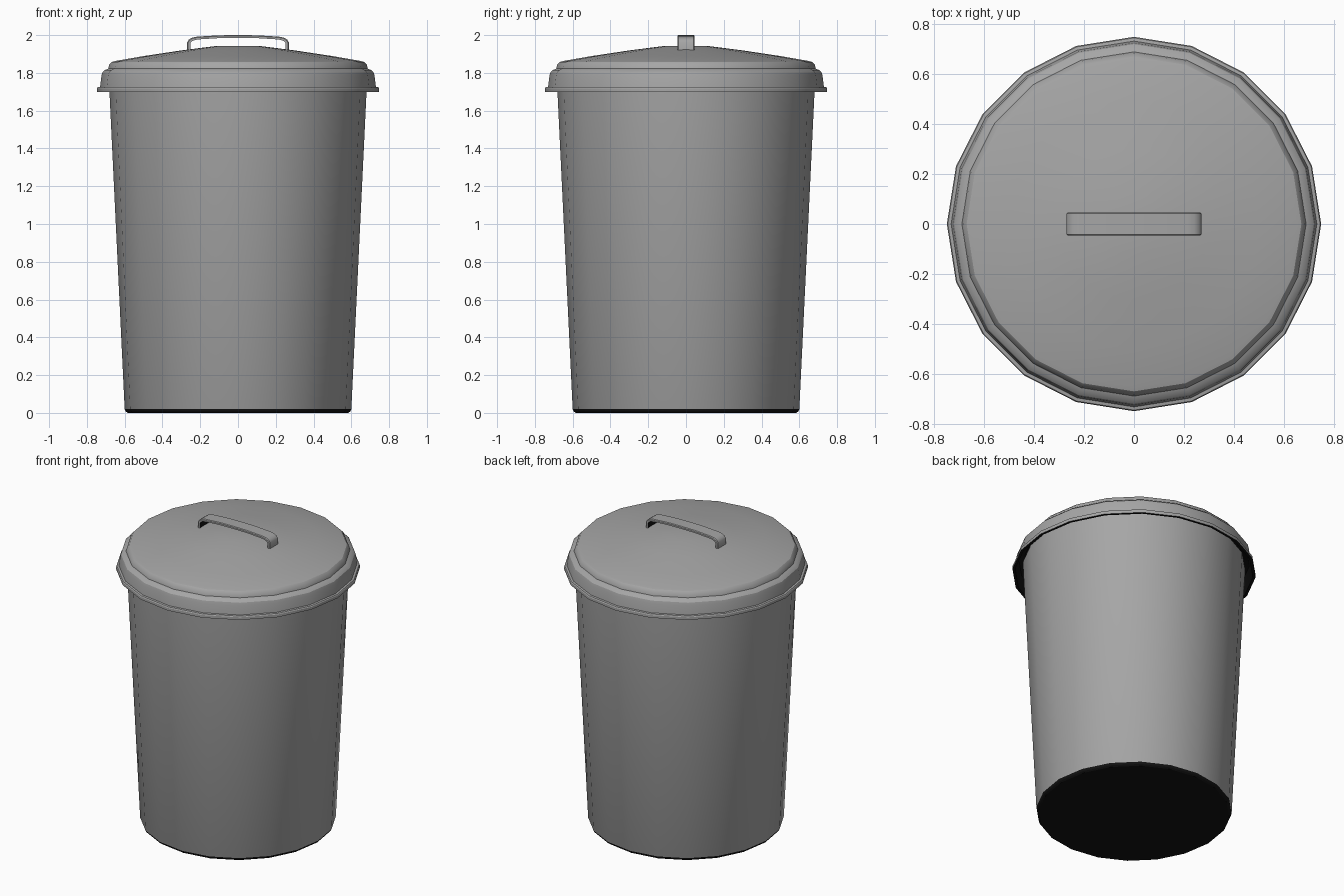
import bpy, bmesh, math

if "Cube" in bpy.data.objects:
    bpy.data.objects.remove(bpy.data.objects["Cube"])

SIDES = 20


def material(name, v):
    m = bpy.data.materials.new(name)
    m.diffuse_color = (v, v, v, 1)
    m.use_nodes = True
    m.node_tree.nodes["Principled BSDF"].inputs["Base Color"].default_value = m.diffuse_color
    return m


grey, black = material("bin_grey", 0.38), material("underside_black", 0.006)


def finish(name, bm, angle=30):
    bmesh.ops.recalc_face_normals(bm, faces=bm.faces)
    me = bpy.data.meshes.new(name)
    bm.to_mesh(me)
    bm.free()
    me.materials.append(grey)
    me.materials.append(black)
    ob = bpy.data.objects.new(name, me)
    bpy.context.collection.objects.link(ob)
    bpy.ops.object.select_all(action='DESELECT')
    ob.select_set(True)
    bpy.context.view_layer.objects.active = ob
    bpy.ops.object.shade_smooth_by_angle(angle=math.radians(angle))
    return ob


def lathe(name, profile, black_bands):
    """Revolve (radius, z) points; listed bands between points are black."""
    bm = bmesh.new()
    rings = []
    for r, z in profile:
        n = SIDES if r > 0 else 1
        rings.append([bm.verts.new((r * math.cos(2 * math.pi * i / SIDES),
                                    r * math.sin(2 * math.pi * i / SIDES), z)) for i in range(n)])
    # closed profiles that start and end on the axis
    for k, (a, b) in enumerate(zip(rings, rings[1:])):
        for i in range(SIDES):
            j = (i + 1) % SIDES
            quad = [a[i % len(a)], a[j % len(a)], b[j % len(b)], b[i % len(b)]]
            f = bm.faces.new(list(dict.fromkeys(quad)))
            f.material_index = int(k in black_bands)
    return finish(name, bm)


# Tapered hollow body, black base, foot bevel and interior
lathe("bin_body", [(0, 0), (0.584, 0), (0.594, 0.007), (0.6, 0.02), (0.683, 1.75),
                   (0.665, 1.75), (0.58, 0.03), (0, 0.03)], {0, 1, 2, 5, 6})

# Domed lid shell with lip and stepped shoulder, black inside
lid = [(0, 1.943), (0.12, 1.942), (0.3, 1.919), (0.5, 1.889), (0.65, 1.863),
       (0.668, 1.858), (0.682, 1.843), (0.687, 1.822), (0.705, 1.815),
       (0.718, 1.803), (0.723, 1.785), (0.73, 1.726), (0.743, 1.724),
       (0.747, 1.718), (0.747, 1.7), (0.73, 1.7), (0.71, 1.78),
       (0.67, 1.8), (0.65, 1.84), (0.12, 1.92), (0, 1.92)]
lathe("bin_lid", lid, set(range(14, len(lid))))

# Strap handle: bent strip swept across its width, black underneath
half_outer = [(0.27, 1.915), (0.269, 1.962), (0.26, 1.977), (0.242, 1.987),
              (0.215, 1.992), (0.1, 1.999)]
half_inner = [(0.253, 1.915), (0.252, 1.957), (0.246, 1.966), (0.234, 1.972),
              (0.212, 1.977), (0.1, 1.984)]


def mirrored(pts):
    return pts + [(0, pts[-1][1] + 0.001)] + [(-x, z) for x, z in reversed(pts)]


outer, inner = mirrored(half_outer), mirrored(half_inner)
bm = bmesh.new()
sections = []
for (xo, zo), (xi, zi) in zip(outer, inner):
    e = 0.3  # softened long edges
    xe, ze = xo + (xi - xo) * e, zo + (zi - zo) * e
    sections.append([bm.verts.new(p) for p in (
        (xo, -0.041, zo), (xo, 0.041, zo), (xe, 0.046, ze),
        (xi, 0.046, zi), (xi, -0.046, zi), (xe, -0.046, ze))])
for a, b in zip(sections, sections[1:]):
    for i in range(6):
        j = (i + 1) % 6
        f = bm.faces.new((a[i], a[j], b[j], b[i]))
        f.material_index = int(i == 3)
bm.faces.new(sections[0])
bm.faces.new(sections[-1])
finish("lid_handle", bm, 40)
